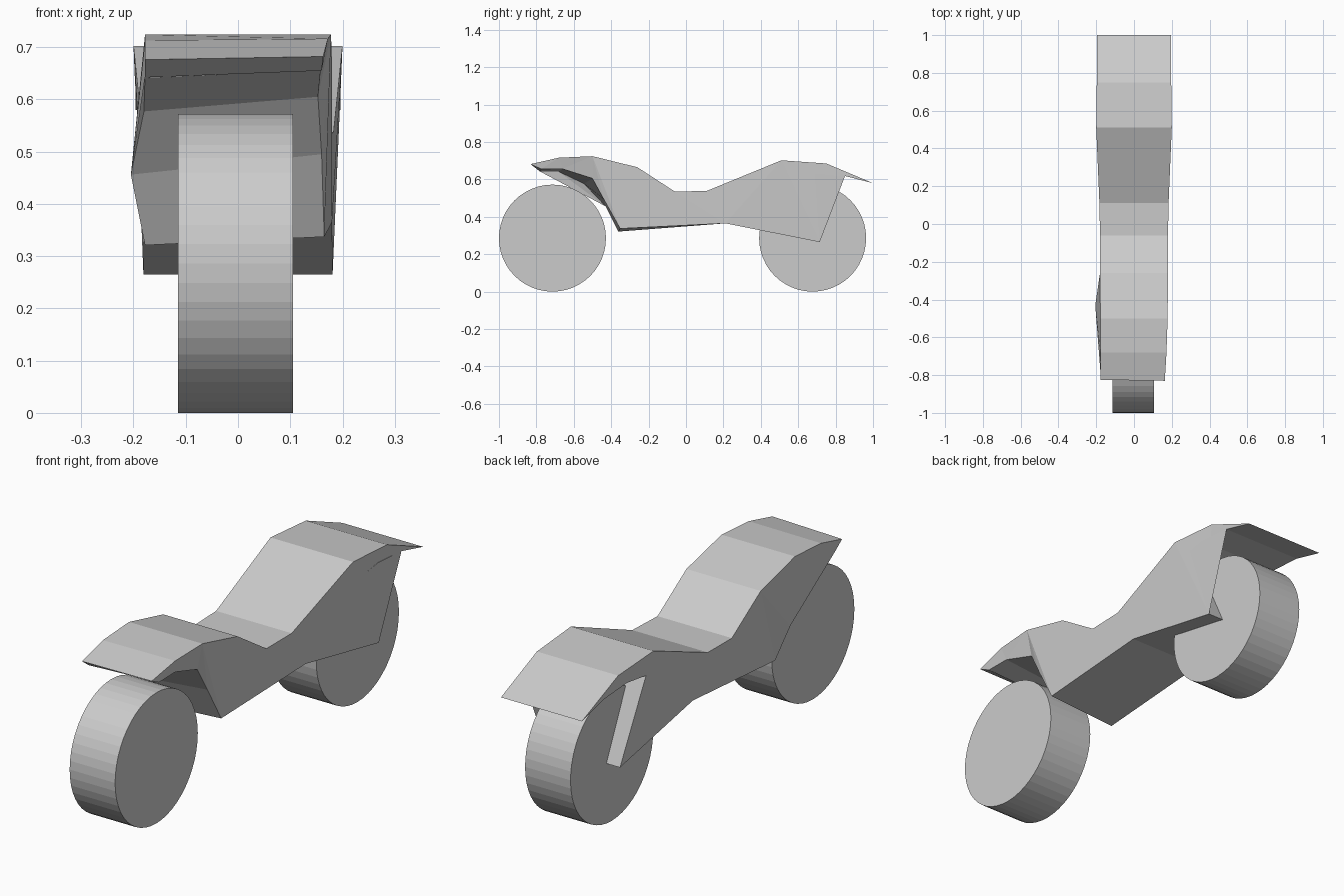
import bpy, bmesh, math

# Rear body outline, shared by both sides: (half width, y, z), along the top then under the tail
TOP = [(0.178, -0.50, 0.724), (0.18, -0.26, 0.665), (0.18, -0.06, 0.535), (0.183, 0.11, 0.538),
       (0.2, 0.51, 0.702), (0.197, 0.75, 0.685), (0.196, 1.0, 0.58), (0.196, 0.85, 0.618),
       (0.197, 0.69, 0.63), (0.195, 0.555, 0.61), (0.181, 0.715, 0.265), (0.18, 0.21, 0.365)]

# Front of the body differs between the sides: (x, y, z), from the belly up to the nose
RIGHT = [(0.165, -0.352, 0.337), (0.16, -0.44, 0.495), (0.153, -0.50, 0.605),
         (0.158, -0.66, 0.656), (0.16, -0.775, 0.655), (0.163, -0.83, 0.682), (0.172, -0.68, 0.716)]
LEFT = [(-0.178, -0.362, 0.321), (-0.205, -0.43, 0.456), (-0.18, -0.545, 0.577),
        (-0.178, -0.68, 0.641), (-0.178, -0.78, 0.642), (-0.178, -0.825, 0.676), (-0.178, -0.68, 0.713)]


def make_object(name, bm):
    bmesh.ops.recalc_face_normals(bm, faces=bm.faces)
    mesh = bpy.data.meshes.new(name)
    bm.to_mesh(mesh)
    bm.free()
    obj = bpy.data.objects.new(name, mesh)
    bpy.context.collection.objects.link(obj)
    return obj


# Body: two side outlines joined by a strip of faces
bm = bmesh.new()
right = [bm.verts.new(p) for p in TOP + RIGHT]
left = [bm.verts.new((-x, y, z)) for x, y, z in TOP] + [bm.verts.new(p) for p in LEFT]
n = len(right)
for i in range(n):
    j = (i + 1) % n
    bm.faces.new((right[i], right[j], left[j], left[i]))
sides = [bm.faces.new(right), bm.faces.new(left)]
bmesh.ops.triangulate(bm, faces=sides)
make_object("body", bm)

# Wheels
for name, y in (("front_wheel", -0.714), ("rear_wheel", 0.677)):
    bpy.ops.mesh.primitive_cylinder_add(vertices=48, radius=0.286, depth=0.22,
                                        location=(-0.005, y, 0.286),
                                        rotation=(0, math.pi / 2, 0))
    bpy.context.object.name = name
